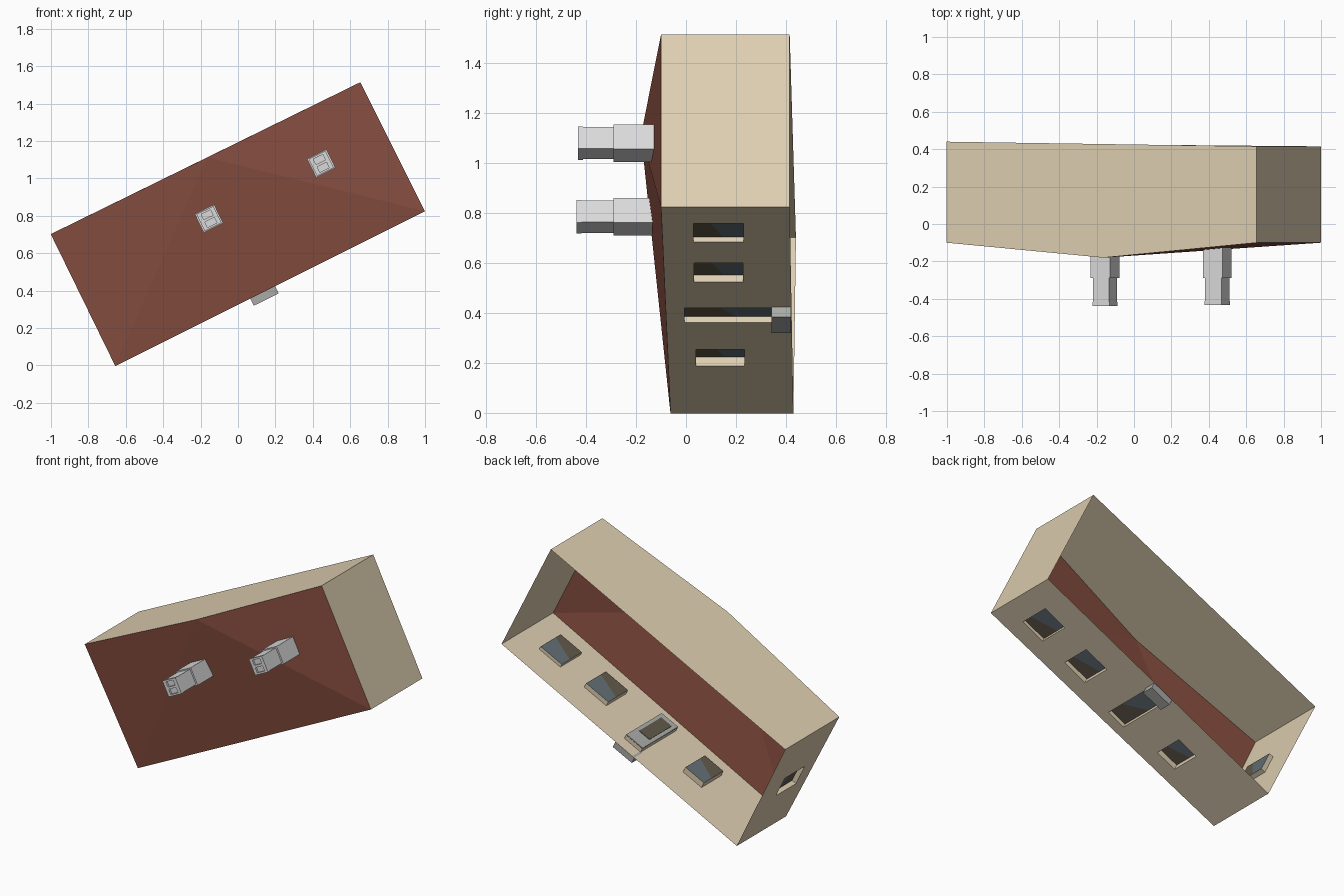
import bpy, bmesh, math

if "Cube" in bpy.data.objects:
    bpy.data.objects.remove(bpy.data.objects["Cube"])

# Local frame: u along the house, v across it, y is depth (roof at -y, open back at +y)
A = math.atan2(0.82, 1.66)
CA, SA, ZC = math.cos(A), math.sin(A), 0.757


def P(u, y, v):
    return (CA * u - SA * v, y, ZC + SA * u + CA * v)


def mat(name, rgb):
    m = bpy.data.materials.new(name)
    m.diffuse_color = (*rgb, 1)
    m.use_nodes = True
    m.node_tree.nodes["Principled BSDF"].inputs["Base Color"].default_value = m.diffuse_color
    return m


WALL = mat("beige wall", (0.73, 0.62, 0.44))
ROOF = mat("brick roof", (0.245, 0.077, 0.052))
CHIM = mat("pale grey", (0.70, 0.70, 0.70))
STEP = mat("mid grey", (0.40, 0.41, 0.39))
GLASS = mat("slate glass", (0.12, 0.156, 0.178))
BROWN = mat("dark brown", (0.12, 0.098, 0.067))


def build(name, polys, mats):
    """polys: list of (points, material index)"""
    bm = bmesh.new()
    for pts, mi in polys:
        f = bm.faces.new([bm.verts.new(p) for p in pts])
        f.material_index = mi
    bmesh.ops.remove_doubles(bm, verts=bm.verts, dist=1e-4)
    me = bpy.data.meshes.new(name)
    bm.to_mesh(me)
    bm.free()
    for m in mats:
        me.materials.append(m)
    ob = bpy.data.objects.new(name, me)
    bpy.context.collection.objects.link(ob)
    return ob


def rect(a0, a1, b0, b1):
    return [(a0, b0), (a1, b0), (a1, b1), (a0, b1)]


def box(name, u, y, v, m):
    polys = []
    for s in (0, 1):
        polys.append(([P(u[s], b, c) for b, c in rect(*y, *v)], 0))
        polys.append(([P(a, y[s], c) for a, c in rect(*u, *v)], 0))
        polys.append(([P(a, b, v[s]) for a, b in rect(*u, *y)], 0))
    ob = build(name, polys, [m])
    bm = bmesh.new()
    bm.from_mesh(ob.data)
    bmesh.ops.recalc_face_normals(bm, faces=bm.faces)
    bm.to_mesh(ob.data)
    bm.free()
    return ob


def panel(name, f, ext, holes, mats, tint=True):
    """Flat sheet f(a, b, depth) with recessed openings (a0, a1, b0, b1, depth)."""
    ac = sorted({ext[0], ext[1], *(h[0] for h in holes), *(h[1] for h in holes)})
    bc = sorted({ext[2], ext[3], *(h[2] for h in holes), *(h[3] for h in holes)})
    polys = []
    for a0, a1 in zip(ac, ac[1:]):
        for b0, b1 in zip(bc, bc[1:]):
            a, b = (a0 + a1) / 2, (b0 + b1) / 2
            if not any(h[0] < a < h[1] and h[2] < b < h[3] for h in holes):
                polys.append(([f(x, y, 0) for x, y in rect(a0, a1, b0, b1)], 0))
    for a0, a1, b0, b1, d in holes:
        r = rect(a0, a1, b0, b1)
        for p, q in zip(r, r[1:] + r[:1]):      # reveals
            polys.append(([f(*p, 0), f(*q, 0), f(*q, d), f(*p, d)], 0))
        if tint:                                # two-tone pane
            m0, m1 = b0 + 0.6 * (b1 - b0), b0 + 0.25 * (b1 - b0)
            polys.append(([f(a0, b0, d), f(a1, b0, d), f(a1, m1, d), f(a0, m0, d)], 2))
            polys.append(([f(a0, m0, d), f(a1, m1, d), f(a1, b1, d), f(a0, b1, d)], 1))
        else:
            polys.append(([f(*p, d) for p in r], 0))
    return build(name, polys, mats)


# Corners: bl/br on the -v side, tl/tr on the +v side, f = roof edge, b = open edge
bl, br, tl, tr = (-0.925, -0.391), (0.925, -0.382), (-0.922, 0.394), (0.922, 0.389)
front = {bl: -0.062, br: -0.10, tl: -0.10, tr: -0.10}
back = {bl: 0.43, br: 0.415, tl: 0.44, tr: 0.415}
F = {c: P(c[0], front[c], c[1]) for c in front}
B = {c: P(c[0], back[c], c[1]) for c in back}
apex = P(0.01, -0.18, 0.391)

# Roof sheet, gabled wall and plain end wall
build("roof", [([F[tl], F[bl], apex], 0), ([apex, F[bl], F[br]], 0),
               ([apex, F[br], F[tr]], 0)], [ROOF])
build("gable_wall", [([B[tl], F[tl], apex, F[tr], B[tr]], 0)], [WALL])
build("end_wall", [([F[br], B[br], B[tr], F[tr]], 0)], [WALL])


# Wall with three windows and a door
def edge_y(b, t, c0, c1):
    if b < -0.05:
        return front[c0] + t * (front[c1] - front[c0])
    if b > 0.4:
        return back[c0] + t * (back[c1] - back[c0])
    return b


def long_wall(a, b, d):
    t = (a - bl[0]) / (br[0] - bl[0])
    return P(a, edge_y(b, t, bl, br), bl[1] + t * (br[1] - bl[1]) + d)


door = (-0.108, 0.019, -0.006, 0.346, 0.027)
panel("window_wall", long_wall, (bl[0], br[0], -0.1, 0.43),
      [(0.61, 0.775, 0.03, 0.23, 0.022), (0.253, 0.425, 0.032, 0.228, 0.031),
       door, (-0.496, -0.352, 0.04, 0.234, 0.038)], [WALL, GLASS, BROWN])


# End wall with one window
def short_wall(a, b, d):
    t = (a - bl[1]) / (tl[1] - bl[1])
    return P(bl[0] + t * (tl[0] - bl[0]) + d, edge_y(b, t, bl, tl), a)


panel("window_end_wall", short_wall, (bl[1], tl[1], -0.1, 0.43),
      [(-0.08, 0.06, 0.035, 0.235, 0.03)], [WALL, GLASS, BROWN])

# Door backing, its pane and the doorstep
vd = -0.387 + door[4]
box("door_back", door[:2], door[2:4], (vd + 0.002, vd + 0.006), STEP)
box("door_pane", (-0.085, -0.004), (0.03, 0.25), (vd + 0.006, vd + 0.009), BROWN)
box("doorstep", (-0.118, 0.03), (0.342, 0.42), (-0.43, -0.387), STEP)

# Chimneys: wide base, narrower stack, thin cap with two flues
for i, (x, z, y0) in enumerate([(-0.155, 0.785, -0.135), (0.445, 1.08, -0.128)]):
    u = CA * x + SA * (z - ZC)
    v = -SA * x + CA * (z - ZC)
    top = -0.438 + i * 0.006

    def sq(c, h):
        return (c - h, c + h)

    box(f"chimney_base_{i}", sq(u, 0.058), (-0.29, y0), sq(v, 0.055), CHIM)
    box(f"chimney_stack_{i}", sq(u, 0.048), (top + 0.02, -0.29), sq(v, 0.048), CHIM)

    def cap(a, b, d, top=top):
        return P(a, top + d, b)

    panel(f"chimney_cap_{i}", cap, (*sq(u, 0.05), *sq(v, 0.05)),
          [(*sq(u, 0.028), *sq(v + s * 0.023, 0.016), 0.012) for s in (-1, 1)],
          [CHIM], False)
    r = rect(*sq(u, 0.05), *sq(v, 0.05))
    build(f"cap_rim_{i}", [([cap(*p, 0), cap(*q, 0), cap(*q, 0.02), cap(*p, 0.02)], 0)
                           for p, q in zip(r, r[1:] + r[:1])], [CHIM])
